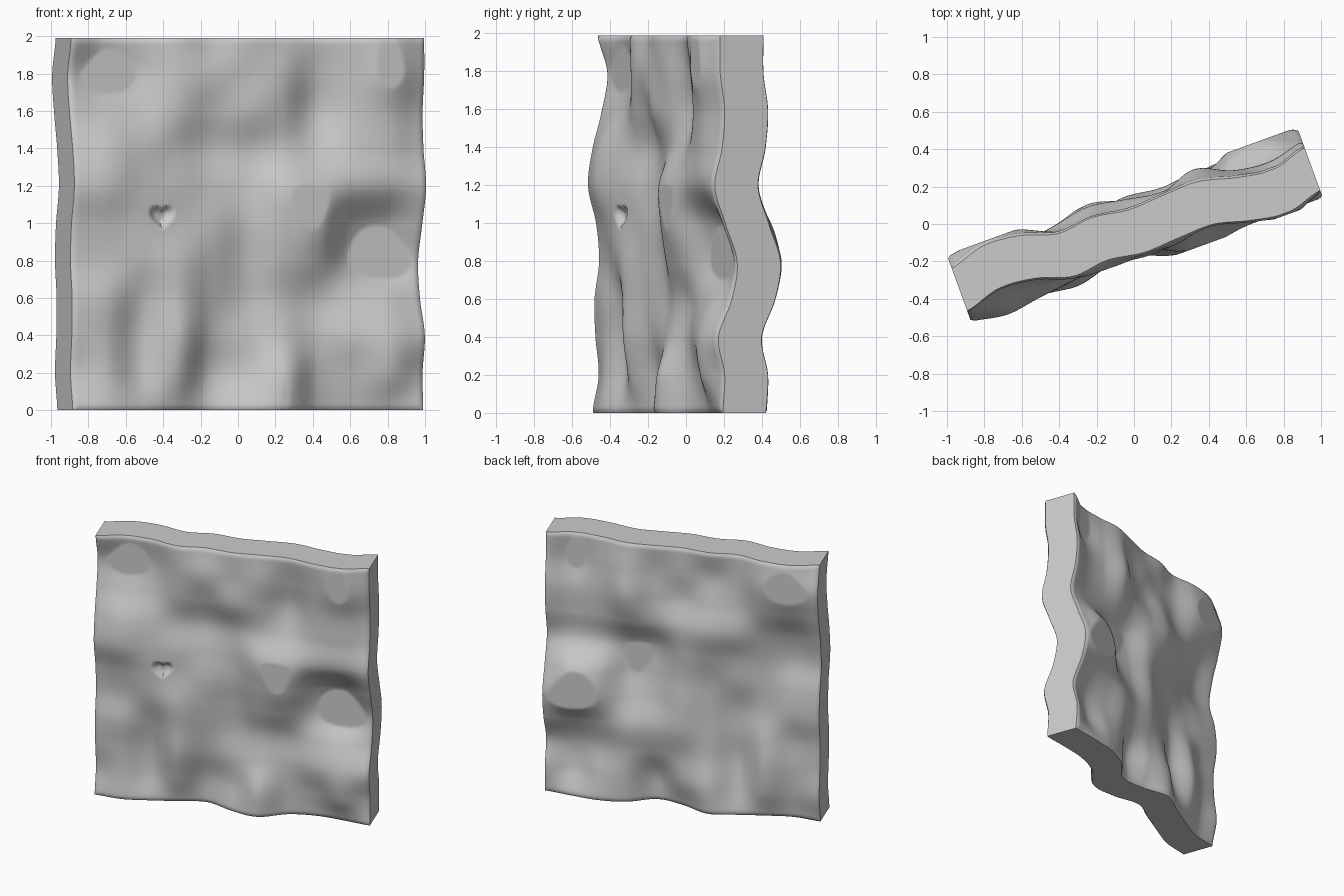
import bpy, bmesh, math
from mathutils import Matrix

if "Cube" in bpy.data.objects:
    bpy.data.objects.remove(bpy.data.objects["Cube"])

HALF_W, HEIGHT, HALF_T = 0.997, 1.99, 0.133
N = 160
LOW, HIGH = -0.10, 0.055   # flat limits of the waves

# Wave heights in thousandths, top row first, left to right (minus swells to the front)
WAVES = [
    (-10, 45, 30, -30, -12, -40, -30, -25, -75, -102, -50),
    (45, 75, 52, -30, -45, -42, -45, 5, -60, -113, -50),
    (15, 20, 20, -20, -10, -50, -32, 32, -45, -70, -25),
    (-35, -65, -35, 5, 38, 5, -25, -15, -55, -70, -40),
    (-60, -90, -62, -35, 0, -5, -92, -100, -78, -75, -80),
    (-15, -42, -58, -45, -32, -10, -80, -98, 22, 50, -20),
    (0, -20, -48, -75, -30, 10, -45, -40, 55, 98, 45),
    (-25, -42, -5, -70, -15, 20, 0, 15, 0, -8, 15),
    (-20, -30, 22, -70, 5, -5, -30, 0, -42, -82, -60),
    (0, -35, 15, -35, 48, -5, -95, 0, -5, -70, -25),
    (-36, -60, -30, 10, 46, -50, -100, 0, 25, 0, -35),
]
CELLS = len(WAVES) - 1


def cubic(p, t):
    # smooth curve through four neighbouring heights
    a, b, c, d = p
    return b + 0.5 * t * (c - a + t * (2 * a - 5 * b + 4 * c - d + t * (3 * (b - c) + d - a)))


def sample(row, s):
    i = min(CELLS - 1, max(0, int(s)))
    return cubic([row[min(CELLS, max(0, i + k))] for k in (-1, 0, 1, 2)], s - i)


def wave(u, z):
    s = (u / HALF_W + 1) / 2 * CELLS
    w = sample([sample(row, s) for row in WAVES], (1 - z / HEIGHT) * CELLS)
    return min(HIGH, max(LOW, w / 1000))


def heart(u, z):
    # small heart-shaped dent
    x, y = (u + 0.50) / 0.066, (z - 1.02) / 0.048
    if abs(x) > 2 or abs(y) > 2:
        return 0.0
    f = x * x + (y - 0.75 * math.sqrt(abs(x))) ** 2
    t = min(1.0, max(0.0, (1.4 - f) / 1.3))
    return 0.035 * t * t * (3 - 2 * t)


def rim(u, z):
    # rounded outer edge
    d = min(HALF_W - abs(u), z, HEIGHT - z)
    return 0.012 * max(0.0, 1 - d / 0.03) ** 2


# Wavy slab: a fine sheet, thickened and pushed in and out
bm = bmesh.new()
bmesh.ops.create_grid(bm, x_segments=N, y_segments=N, size=1.0)
front = list(bm.verts)
ext = bmesh.ops.extrude_face_region(bm, geom=bm.faces[:], use_keep_orig=True)
back = [g for g in ext["geom"] if isinstance(g, bmesh.types.BMVert)]
for verts, side in ((front, -1), (back, 1)):
    for v in verts:
        u, z = v.co.x * HALF_W, (v.co.y + 1) * HEIGHT / 2
        depth = wave(u, z) + side * (HALF_T - rim(u, z))
        if side < 0:
            depth += heart(u, z)
        v.co = (u, depth, z)
bmesh.ops.recalc_face_normals(bm, faces=bm.faces[:])
bm.transform(Matrix.Rotation(math.radians(20), 4, 'Z'))

mesh = bpy.data.meshes.new("wavy_slab")
bm.to_mesh(mesh)
bm.free()
slab = bpy.data.objects.new("wavy_slab", mesh)
bpy.context.collection.objects.link(slab)

grey = bpy.data.materials.new("stone grey")
grey.diffuse_color = (0.6, 0.6, 0.6, 1)
grey.use_nodes = True
grey.node_tree.nodes["Principled BSDF"].inputs["Base Color"].default_value = grey.diffuse_color
mesh.materials.append(grey)

bpy.context.view_layer.objects.active = slab
slab.select_set(True)
bpy.ops.object.shade_smooth_by_angle(angle=math.radians(40))
